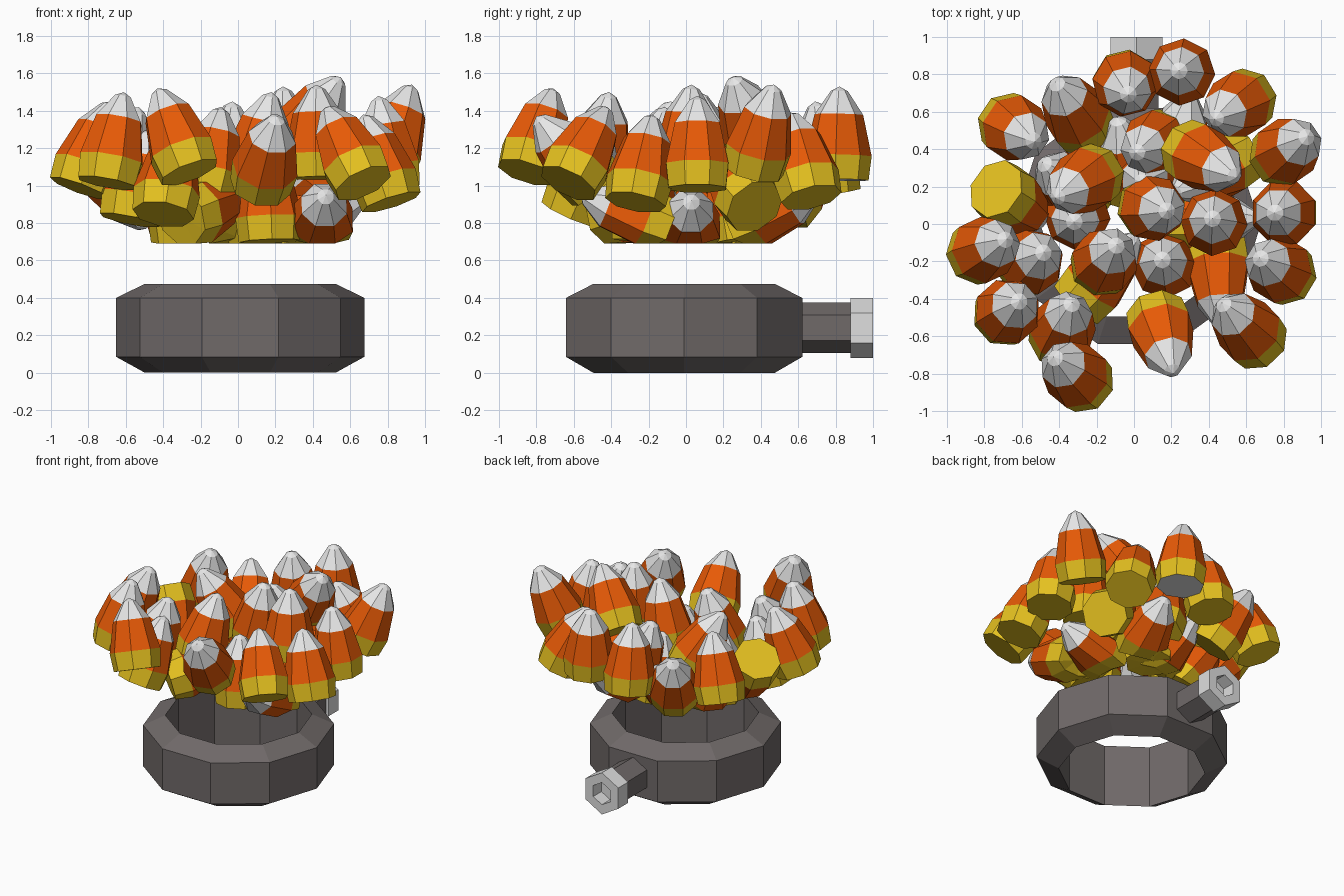
import bpy, bmesh, math
from mathutils import Vector


def material(name, rgb):
    m = bpy.data.materials.new(name)
    m.diffuse_color = (*rgb, 1)
    return m


YELLOW = material("candy yellow", (0.78, 0.53, 0.014))
ORANGE = material("candy orange", (0.81, 0.103, 0.002))
WHITE = material("candy white", (0.80, 0.80, 0.80))
DARK = material("dark metal", (0.162, 0.143, 0.141))
LIGHT = material("light metal", (0.74, 0.74, 0.74))


def lathe(name, profile, sides, base, axis, mats, bands, closed=False, turn=0.0):
    """Spin (radius, height) points about an axis; bands gives a material per band."""
    quat = Vector(axis).to_track_quat('Z', 'Y')
    base = Vector(base)
    bm = bmesh.new()
    rings = []
    for r, h in profile:
        ring = []
        for k in range(1 if r == 0 else sides):
            a = 2 * math.pi * k / sides + turn
            ring.append(bm.verts.new(base + quat @ Vector((r * math.cos(a), r * math.sin(a), h))))
        rings.append(ring)
    pairs = list(zip(rings, rings[1:]))
    if closed:
        pairs.append((rings[-1], rings[0]))
    for (lo, hi), mat in zip(pairs, bands):
        for k in range(sides):
            j = (k + 1) % sides
            loop = [lo[k % len(lo)], lo[j % len(lo)], hi[j % len(hi)], hi[k % len(hi)]]
            loop = list(dict.fromkeys(loop))
            bm.faces.new(loop).material_index = mat
    bmesh.ops.recalc_face_normals(bm, faces=bm.faces)
    mesh = bpy.data.meshes.new(name)
    bm.to_mesh(mesh)
    bm.free()
    for m in mats:
        mesh.materials.append(m)
    ob = bpy.data.objects.new(name, mesh)
    bpy.context.collection.objects.link(ob)
    return ob


# Ten-sided collar with bevelled rims
lathe("collar_ring", [(0.51, 0), (0.664, 0.085), (0.664, 0.4), (0.51, 0.475)], 10,
      (0.012, -0.01, 0), (0, 0, 1), [DARK], [0] * 4, closed=True)

# Hexagonal stub and hollow nut at the back
lathe("bolt_stub", [(0, 0), (0.135, 0), (0.135, 0.32), (0, 0.32)], 6,
      (0.014, 0.57, 0.24), (0, 1, 0), [DARK], [0] * 3, turn=math.pi / 2)
lathe("hex_nut", [(0, 0), (0.16, 0), (0.16, 0.12), (0.085, 0.12), (0.085, 0.02), (0, 0.02)], 6,
      (0.014, 0.88, 0.24), (0, 1, 0), [LIGHT], [0] * 5, turn=math.pi / 2)

# Candy: base cap, yellow band, orange band, white tip
CANDY = [(0, 0), (0.166, 0), (0.180, 0.13), (0.130, 0.35), (0.046, 0.475), (0, 0.5)]
FLOOR = 0.69


def candy(name, base, tip, cap=0):
    base, tip = Vector(base), Vector(tip)
    axis = (tip - base).normalized()
    ob = lathe(name, CANDY, 8, tip - axis * 0.5, axis, [YELLOW, ORANGE, WHITE],
               [cap, 0, 1, 2, 2], turn=math.pi / 8)
    for v in ob.data.vertices:      # pile rests on a flat underside
        v.co.z = max(v.co.z, FLOOR)


# Upper layer: tip x, y, z, then sideways lean from base to tip
UPPER = [
    (-0.03, 0.69, 1.45, 0.02, -0.08),
    (-0.42, 0.76, 1.27, -0.16, 0.25),
    (-0.53, 0.44, 1.42, 0.15, -0.10),
    (-0.68, -0.08, 1.45, 0.17, 0.08),
    (-0.48, -0.15, 1.30, 0.10, 0.07),
    (-0.42, 0.14, 1.42, -0.22, -0.13),
    (-0.61, -0.41, 1.50, 0.09, 0.08),
    (-0.33, -0.42, 1.30, 0.07, 0.20),
    (-0.43, -0.71, 1.52, -0.17, 0.14),
    (0.21, -0.80, 1.37, 0.09, -0.32),
    (0.47, -0.42, 1.42, -0.20, 0.21),
    (0.67, -0.18, 1.38, -0.15, 0.09),
    (0.75, 0.06, 1.48, -0.07, 0.0),
    (0.93, 0.47, 1.54, 0.16, 0.11),
    (0.43, 0.56, 1.39, -0.18, -0.11),
    (0.55, 0.25, 1.58, 0.27, -0.15),
    (0.01, 0.38, 1.33, -0.14, -0.07),
    (0.18, 0.07, 1.50, 0.11, -0.02),
    (0.42, 0.03, 1.54, -0.01, 0.03),
    (-0.09, -0.11, 1.42, 0.09, 0.12),
]
for i, (x, y, z, dx, dy) in enumerate(UPPER):
    rise = math.sqrt(0.25 - dx * dx - dy * dy)
    candy(f"upper_candy_{i + 1}", (x - dx, y - dy, z - rise), (x, y, z))

# Upright candy at the back with a white base
candy("back_candy", (0.26, 0.81, 1.03), (0.24, 0.82, 1.53), cap=2)

# Lower and tumbled candies: base centre, tip direction point
LOWER = [
    ((-0.74, 0.19, 1.17), (-0.49, 0.01, 0.77)),
    ((0.17, -0.23, 0.70), (0.15, -0.19, 1.20)),
    ((0.44, -0.12, 0.78), (0.47, -0.56, 0.95)),
    ((-0.29, -0.41, 0.83), (0.02, -0.06, 0.95)),
    ((0.22, 0.01, 0.74), (0.67, 0.03, 0.92)),
    ((0.56, 0.36, 0.90), (0.21, 0.16, 1.16)),
    ((0.20, 0.28, 0.78), (0.30, 0.71, 0.97)),
    ((0.0, 0.20, 0.74), (-0.09, 0.57, 1.02)),
    ((-0.30, 0.05, 0.72), (-0.32, 0.01, 1.20)),
    ((-0.28, 0.15, 0.75), (-0.49, 0.33, 1.11)),
    ((0.10, 0.28, 0.73), (0.04, 0.22, 1.19)),
]
for i, (base, tip) in enumerate(LOWER):
    candy(f"lower_candy_{i + 1}", base, tip)
